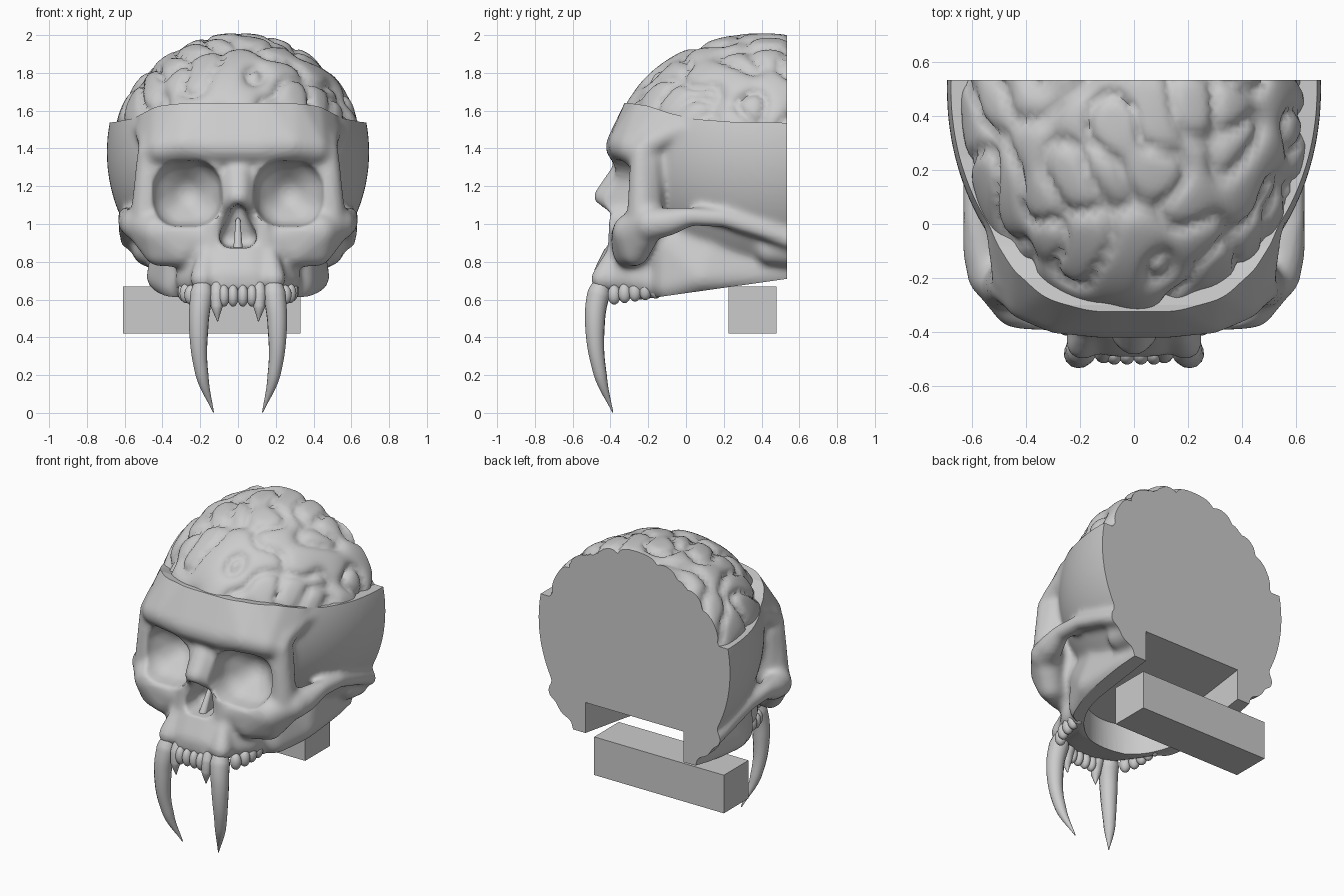
import bpy, bmesh, math, random
from mathutils import Vector, Matrix

if "Cube" in bpy.data.objects:
    bpy.data.objects.remove(bpy.data.objects["Cube"])

bone_grey = bpy.data.materials.new("bone_grey")
bone_grey.use_nodes = True
GREY = (0.6, 0.6, 0.6, 1)
bone_grey.diffuse_color = GREY
bone_grey.node_tree.nodes["Principled BSDF"].inputs["Base Color"].default_value = GREY

# Evenly spread directions used for the balls inside every hull
N = 140
DIRS = []
for i in range(N):
    h = 1 - 2 * (i + 0.5) / N
    a = i * math.pi * (3 - math.sqrt(5))
    s = math.sqrt(1 - h * h)
    DIRS.append(Vector((s * math.cos(a), s * math.sin(a), h)))


def make_object(name, bm):
    bmesh.ops.recalc_face_normals(bm, faces=bm.faces[:])
    me = bpy.data.meshes.new(name)
    bm.to_mesh(me)
    bm.free()
    ob = bpy.data.objects.new(name, me)
    bpy.context.collection.objects.link(ob)
    me.materials.append(bone_grey)
    return ob


def add_hull(bm, balls):
    """Convex skin around balls (x, y, z, r)."""
    tmp = bmesh.new()
    for x, y, z, r in balls:
        for d in DIRS:
            tmp.verts.new(Vector((x, y, z)) + d * r)
    bmesh.ops.convex_hull(tmp, input=tmp.verts[:])
    bmesh.ops.delete(tmp, geom=[v for v in tmp.verts if not v.link_faces], context='VERTS')
    bmesh.ops.recalc_face_normals(tmp, faces=tmp.faces[:])
    me = bpy.data.meshes.new("tmp")
    tmp.to_mesh(me)
    tmp.free()
    bm.from_mesh(me)
    bpy.data.meshes.remove(me)


def flip(balls):
    return [(-x, y, z, r) for x, y, z, r in balls]


def pair(bm, balls):
    add_hull(bm, balls)
    add_hull(bm, flip(balls))


def across(bm, balls):
    add_hull(bm, balls + flip(balls))


def chain(bm, balls):
    for a, b in zip(balls, balls[1:]):
        pair(bm, [a, b])


def add_ball(bm, centre, radii, subdiv=3):
    m = Matrix.Translation(centre) @ Matrix.Diagonal((*radii, 1))
    bmesh.ops.create_icosphere(bm, subdivisions=subdiv, radius=1, matrix=m)


def prism(name, profile, half=1.5):
    """Side outline (y, z) extruded across x."""
    bm = bmesh.new()
    f = bm.faces.new([bm.verts.new((-half, y, z)) for y, z in profile])
    ext = bmesh.ops.extrude_face_region(bm, geom=[f])["geom"]
    bmesh.ops.translate(bm, vec=(2 * half, 0, 0),
                        verts=[g for g in ext if isinstance(g, bmesh.types.BMVert)])
    return make_object(name, bm)


def apply_mod(ob, kind, **settings):
    mod = ob.modifiers.new(kind, kind)
    for key, value in settings.items():
        setattr(mod, key, value)
    bpy.context.view_layer.objects.active = ob
    bpy.ops.object.modifier_apply(modifier=mod.name)


def cut(ob, cutter):
    cutter.hide_render = True
    apply_mod(ob, 'BOOLEAN', object=cutter, operation='DIFFERENCE', solver='EXACT')
    bpy.data.objects.remove(cutter)


def smooth(ob, degrees=40):
    bpy.ops.object.select_all(action='DESELECT')
    ob.select_set(True)
    bpy.context.view_layer.objects.active = ob
    bpy.ops.object.shade_smooth_by_angle(angle=math.radians(degrees))
    for p in ob.data.polygons:          # the sawn back stays flat
        if p.normal.y > 0.999:
            p.use_smooth = False


# Skull: cranium, forehead and facial bones fused together
bm = bmesh.new()
add_ball(bm, (0, 0.5, 1.38), (0.695, 0.86, 0.765), 5)
across(bm, [(0.12, -0.325, 1.41, 0.1), (0.28, -0.32, 1.42, 0.09), (0.4, -0.275, 1.4, 0.085),
            (0.46, -0.235, 1.37, 0.065), (0.12, -0.21, 1.65, 0.1), (0.26, -0.17, 1.65, 0.1),
            (0.37, -0.07, 1.65, 0.09), (0.45, 0.05, 1.62, 0.08)])          # brow and forehead
chain(bm, [(0.47, -0.2, 1.42, 0.06), (0.5, -0.03, 1.5, 0.05), (0.56, 0.15, 1.5, 0.04)])  # temple
across(bm, [(0.28, -0.12, 1.3, 0.15), (0.25, -0.18, 0.95, 0.15),
            (0.2, -0.22, 0.75, 0.1)])                                      # face core
pair(bm, [(0.13, -0.3, 1.32, 0.08), (0.13, -0.31, 1.0, 0.08),
          (0.45, -0.2, 1.32, 0.08), (0.46, -0.21, 1.03, 0.09)])            # orbit block
pair(bm, [(0.485, -0.23, 1.04, 0.085), (0.475, -0.235, 1.38, 0.06)])       # outer orbit rim
pair(bm, [(0.2, -0.32, 0.93, 0.08), (0.43, -0.29, 0.96, 0.1), (0.53, -0.19, 1.01, 0.085),
          (0.42, -0.27, 0.855, 0.08), (0.3, -0.31, 0.85, 0.08)])           # cheekbone
chain(bm, [(0.53, -0.19, 1.0, 0.09), (0.56, -0.1, 1.01, 0.077), (0.585, 0.02, 1.04, 0.052),
           (0.59, 0.2, 1.03, 0.048), (0.585, 0.4, 0.97, 0.05), (0.57, 0.65, 0.88, 0.05)])
across(bm, [(0.07, -0.41, 0.72, 0.085), (0.07, -0.33, 0.88, 0.085), (0.16, -0.39, 0.71, 0.08),
            (0.24, -0.25, 0.71, 0.09), (0.2, -0.2, 0.9, 0.1), (0.24, -0.05, 0.66, 0.1)])  # upper jaw
across(bm, [(0.015, -0.34, 1.28, 0.055), (0.01, -0.44, 1.145, 0.05),
            (0.075, -0.355, 1.1, 0.06)])                                   # nose bridge
pair(bm, [(0.12, -0.36, 1.08, 0.05), (0.145, -0.345, 0.88, 0.07)])         # beside the nose
across(bm, [(0.4, 0.08, 0.72, 0.085), (0.31, -0.08, 0.68, 0.1), (0.37, 0.4, 0.74, 0.1),
            (0.33, 0.7, 0.75, 0.1), (0.34, 0.2, 1.0, 0.1), (0.31, -0.08, 0.88, 0.09)])  # base
across(bm, [(0.47, 0.45, 0.87, 0.09), (0.46, 0.7, 0.87, 0.11), (0.45, 0.6, 1.0, 0.1)])   # mastoid
for x in (0.03, 0.085):
    pair(bm, [(x, -0.46, 0.67, 0.037), (x * 1.1, -0.405, 0.8, 0.022)])     # tooth roots
pair(bm, [(0.19, -0.44, 0.71, 0.066), (0.165, -0.375, 0.86, 0.04)])        # fang roots
skull = make_object("skull", bm)
apply_mod(skull, 'REMESH', mode='VOXEL', voxel_size=0.015)
apply_mod(skull, 'SMOOTH', factor=0.5, iterations=12)

# Eye sockets (shallow bowls) and nose opening
bm = bmesh.new()
pair(bm, [(0.275 + sx * 0.053, -0.46, 1.163 + sz * 0.04, 0.146)
          for sx in (-1, 1) for sz in (-1, 1)]
     + [(0.275 + sx * 0.04, -0.33, 1.163 + sz * 0.03, 0.142)
        for sx in (-1, 1) for sz in (-1, 1)] + [(0.27, -0.25, 1.163, 0.11)])
across(bm, [(0.005, -0.55, 1.085, 0.03), (0.045, -0.55, 0.925, 0.06), (0.035, -0.55, 1.02, 0.045),
            (0.005, -0.3, 1.07, 0.025), (0.045, -0.29, 0.93, 0.05)])
cut(skull, make_object("opening_cutter", bm))
apply_mod(skull, 'REMESH', mode='VOXEL', voxel_size=0.013)
apply_mod(skull, 'SMOOTH', factor=0.5, iterations=4)

# Sawn crown, flat back and sloping underside
BACK = 0.535


def floor(y):
    return 0.634 + 0.1414 * y


cut(skull, prism("crown_cutter", [(-0.9, 1.645), (-0.3, 1.64), (-0.2, 1.625), (-0.08, 1.585),
                                  (0.05, 1.555), (0.25, 1.54), (0.9, 1.53), (0.9, 3), (-0.9, 3)]))
cut(skull, prism("back_cutter", [(BACK, 3), (BACK, floor(BACK)), (-1, floor(-1)),
                                 (-1, -1), (2, -1), (2, 3)]))

# Horseshoe recess under the skull, open at the back
bm = bmesh.new()
outline = [(0.355, 0.9)]
for i in range(33):
    a = math.pi * i / 32
    outline.append((0.355 * math.cos(a), 0.12 - 0.4 * math.sin(a)))
outline.append((-0.355, 0.9))
face = bm.faces.new([bm.verts.new((x, y, 0.2)) for x, y in outline])
for g in bmesh.ops.extrude_face_region(bm, geom=[face])["geom"]:
    if isinstance(g, bmesh.types.BMVert):
        g.co.z = floor(g.co.y) + 0.2
cut(skull, make_object("recess_cutter", bm))
smooth(skull)

# Nasal septum
bm = bmesh.new()
add_hull(bm, [(0, -0.36, 0.87, 0.025), (0, -0.28, 1.02, 0.012), (0, -0.26, 0.88, 0.02)])
smooth(make_object("nasal_septum", bm), 60)

# Brain: meandering furrows where a field of random waves crosses zero
random.seed(11)
waves = []
for i in range(30):
    d = Vector([random.gauss(0, 1) for _ in range(3)]).normalized()
    waves.append((d * (2 * math.pi / 0.24), random.uniform(0, 2 * math.pi)))
bm = bmesh.new()
add_ball(bm, (0, 0.4, 1.4), (0.655, 0.775, 0.605), 6)
bm.normal_update()
moves = []
for v in bm.verts:
    if v.co.z > 1.4:
        f = sum(math.sin(k.dot(v.co) + p) for k, p in waves) * math.sqrt(2 / len(waves))
        moves.append((v, v.normal * (0.006 - 0.048 * math.exp(-abs(f) / 0.35))))
for v, offset in moves:
    v.co += offset
brain = make_object("brain", bm)
apply_mod(brain, 'SMOOTH', factor=0.4, iterations=1)
cut(brain, prism("brain_cutter", [(BACK, 3), (BACK, 1.49), (-2, 1.49), (-2, -1), (2, -1), (2, 3)]))
smooth(brain, 85)


# Fangs: tapering curves
def fang(name, points):
    cu = bpy.data.curves.new(name, 'CURVE')
    cu.dimensions = '3D'
    cu.bevel_depth = 1
    cu.bevel_resolution = 5
    cu.use_fill_caps = True
    sp = cu.splines.new('BEZIER')
    sp.bezier_points.add(len(points) - 1)
    for bp, (x, y, z, r) in zip(sp.bezier_points, points):
        bp.co = (x, y, z)
        bp.radius = r
        bp.handle_left_type = bp.handle_right_type = 'AUTO'
    ob = bpy.data.objects.new(name, cu)
    bpy.context.collection.objects.link(ob)
    cu.materials.append(bone_grey)
    bpy.ops.object.select_all(action='DESELECT')
    ob.select_set(True)
    bpy.context.view_layer.objects.active = ob
    bpy.ops.object.convert(target='MESH')
    smooth(bpy.context.view_layer.objects.active, 60)


LONG = [(0.18, -0.42, 0.73, 0.035), (0.193, -0.462, 0.63, 0.06), (0.208, -0.482, 0.46, 0.052),
        (0.19, -0.453, 0.2, 0.034), (0.13, -0.388, 0.003, 0.003)]
SHORT = [(0.11, -0.44, 0.72, 0.025), (0.112, -0.475, 0.63, 0.038),
         (0.112, -0.487, 0.56, 0.03), (0.108, -0.485, 0.485, 0.003)]
for side, turn in (("left", list), ("right", flip)):
    fang("long_fang_" + side, turn(LONG))
    fang("short_fang_" + side, turn(SHORT))

# Tooth row
bm = bmesh.new()
for s in (-1, 1):
    for x in (0.026, 0.074):
        add_ball(bm, (s * x, -0.485, 0.62), (0.03, 0.037, 0.058))
    for x, y in ((0.25, -0.38), (0.275, -0.325), (0.285, -0.27), (0.29, -0.215), (0.295, -0.16)):
        add_ball(bm, (s * x, y, floor(y) + 0.045), (0.034, 0.034, 0.052))
smooth(make_object("teeth", bm), 60)

# Loose bar below the skull
bm = bmesh.new()
bmesh.ops.create_cube(bm, size=1, matrix=Matrix.Translation((-0.14, 0.352, 0.545))
                      @ Matrix.Diagonal((0.94, 0.255, 0.25, 1)))
make_object("bar", bm)
